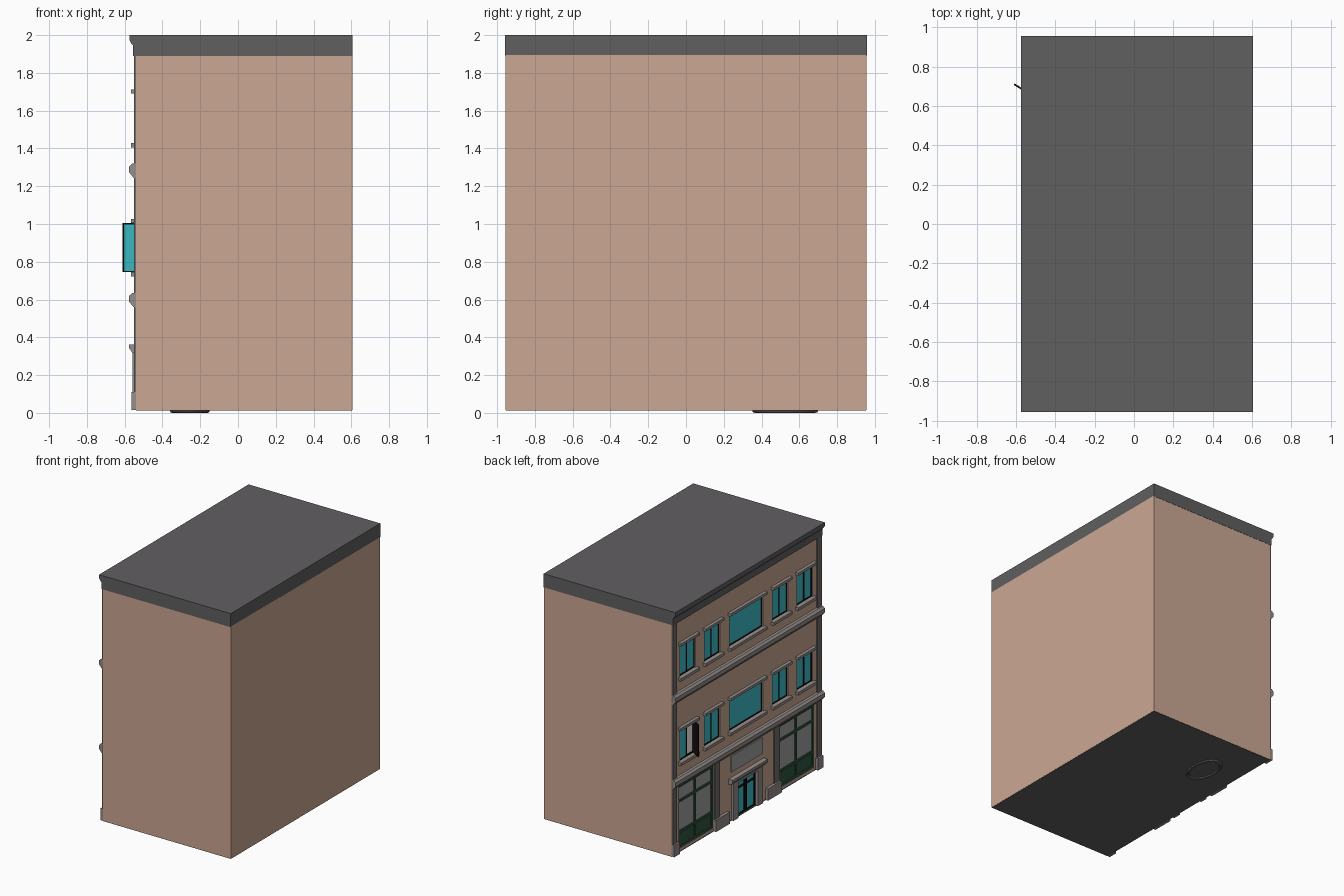
import bpy, bmesh, math
from mathutils import Matrix

if "Cube" in bpy.data.objects:
    bpy.data.objects.remove(bpy.data.objects["Cube"])


def mat(name, r, g, b):
    m = bpy.data.materials.new(name)
    m.diffuse_color = (r, g, b, 1)
    m.use_nodes = True
    m.node_tree.nodes["Principled BSDF"].inputs["Base Color"].default_value = m.diffuse_color
    return m


BRICK = mat("brick", 0.60, 0.39, 0.29)
ROOF = mat("roof_grey", 0.12, 0.115, 0.12)
TRIM = mat("trim_grey", 0.30, 0.27, 0.26)
PIER = mat("pier_grey", 0.17, 0.155, 0.15)
TEAL = mat("teal_glass", 0.045, 0.51, 0.57)
BLACK = mat("black_frame", 0.006, 0.006, 0.006)
GLASS = mat("shop_glass", 0.36, 0.36, 0.36)
GREEN = mat("shop_green", 0.03, 0.09, 0.05)


def finish(name, bm, material):
    bmesh.ops.recalc_face_normals(bm, faces=bm.faces)
    me = bpy.data.meshes.new(name)
    bm.to_mesh(me)
    bm.free()
    me.materials.append(material)
    ob = bpy.data.objects.new(name, me)
    bpy.context.collection.objects.link(ob)
    return ob


def boxes(name, items, material):
    """items: (x0, x1, y0, y1, z0, z1)"""
    bm = bmesh.new()
    for x0, x1, y0, y1, z0, z1 in items:
        m = Matrix.Translation(((x0 + x1) / 2, (y0 + y1) / 2, (z0 + z1) / 2)) @ \
            Matrix.Diagonal((x1 - x0, y1 - y0, z1 - z0, 1))
        bmesh.ops.create_cube(bm, size=1, matrix=m)
    return finish(name, bm, material)


def sweep(name, profile, y0, y1, material):
    """extrude an (x, z) profile along y"""
    bm = bmesh.new()
    f = bm.faces.new([bm.verts.new((x, y0, z)) for x, z in profile])
    g = bmesh.ops.extrude_face_region(bm, geom=[f])["geom"]
    bmesh.ops.translate(bm, vec=(0, y1 - y0, 0),
                        verts=[v for v in g if isinstance(v, bmesh.types.BMVert)])
    return finish(name, bm, material)


def frame_bars(x0, x1, y0, y1, z0, z1, w, mullions=(), rails=()):
    bars = [(x0, x1, y0, y0 + w, z0, z1), (x0, x1, y1 - w, y1, z0, z1),
            (x0, x1, y0 + w, y1 - w, z0, z0 + w), (x0, x1, y0 + w, y1 - w, z1 - w, z1)]
    bars += [(x0, x1, m - w / 2, m + w / 2, z0 + w, z1 - w) for m in mullions]
    bars += [(x0, x1, y0 + w, y1 - w, r - w / 2, r + w / 2) for r in rails]
    return bars


# Openings: (y0, y1, z0, z1)
FX, B, T = -0.54, 0.015, 1.895
ROWS = [(0.745, 1.005), (1.43, 1.69)]
small = [(c - 0.1, c + 0.1, *r) for r in ROWS for c in (-0.75, -0.435, 0.435, 0.75)]
large = [(-0.215, 0.215, *r) for r in ROWS]
shops = [(-0.87, -0.42, 0.04, 0.55), (0.42, 0.87, 0.04, 0.55)]
door = (-0.125, 0.125, B, 0.30)
holes = small + large + shops + [door]

# Front wall with real openings
ys = sorted({-0.955, 0.955, *[v for h in holes for v in h[:2]]})
zs = sorted({B, T, *[v for h in holes for v in h[2:]]})
bm = bmesh.new()
for y0, y1 in zip(ys, ys[1:]):
    for z0, z1 in zip(zs, zs[1:]):
        cy, cz = (y0 + y1) / 2, (z0 + z1) / 2
        if any(h[0] < cy < h[1] and h[2] < cz < h[3] for h in holes):
            continue
        bm.faces.new([bm.verts.new((FX, y, z)) for y, z in
                      ((y0, z0), (y0, z1), (y1, z1), (y1, z0))])
bmesh.ops.remove_doubles(bm, verts=bm.verts, dist=1e-5)
ext = bmesh.ops.extrude_face_region(bm, geom=bm.faces[:])["geom"]
bmesh.ops.translate(bm, vec=(0.03, 0, 0),
                    verts=[v for v in ext if isinstance(v, bmesh.types.BMVert)])
finish("facade_wall", bm, BRICK)

# Plain walls, base and inner floor
boxes("side_walls", [(FX + 0.03, 0.605, -0.955, -0.935, B, T),
                     (FX + 0.03, 0.605, 0.935, 0.955, B, T),
                     (0.585, 0.605, -0.935, 0.935, B, T)], BRICK)
boxes("base_slab", [(FX, 0.604, -0.954, 0.954, 0.012, 0.022)], ROOF)
boxes("inner_floor", [(FX + 0.03, 0.585, -0.935, 0.935, 0.68, 0.69)], TRIM)

# Roof with cornice over the front
sweep("roof", [(0.605, 1.89), (-0.555, 1.89), (-0.555, 1.945), (-0.565, 1.955),
               (-0.575, 1.975), (-0.575, 2.0), (0.605, 2.0)], -0.957, 0.957, ROOF)

# Horizontal string courses
for name, z in (("lower_band", 0.60), ("upper_band", 1.285)):
    sweep(name, [(FX, z - 0.045), (-0.553, z - 0.04), (-0.576, z - 0.012), (-0.576, z + 0.02),
                 (-0.56, z + 0.035), (FX, z + 0.037)], -0.955, 0.955, TRIM)

# Corner and inner pilasters with base blocks
piers, blocks = [], []
for s in (-1, 1):
    def span(a, b):
        return sorted((s * a, s * b))
    piers += [(-0.55, FX, *span(0.9, 0.955), B, T), (-0.55, FX, *span(0.35, 0.415), B, 0.56)]
    blocks += [(-0.564, FX, *span(0.885, 0.956), B, 0.11),
               (-0.564, FX, *span(0.245, 0.42), B, 0.11)]
boxes("pilasters", piers, PIER)
boxes("pilaster_bases", blocks, TRIM)

# Window sills and lintels
trims = []
for y0, y1, z0, z1 in small + large:
    trims += [(-0.566, FX, y0 - 0.02, y1 + 0.02, z0 - 0.024, z0),
              (-0.566, FX, y0 - 0.02, y1 + 0.02, z1, z1 + 0.022)]
boxes("window_trims", trims, TRIM)

# Window frames and panes; one leaf stands open
frames, panes = [], []
for y0, y1, z0, z1 in small:
    c = (y0 + y1) / 2
    frames += frame_bars(-0.532, -0.518, y0, y1, z0, z1, 0.008, mullions=[c])
    panes.append((-0.526, -0.522, c, y1, z0, z1))
    if not (c > 0.7 and z0 < 1):
        panes.append((-0.526, -0.522, y0, c, z0, z1))
for y0, y1, z0, z1 in large:
    frames += frame_bars(-0.532, -0.518, y0, y1, z0, z1, 0.008)
    panes.append((-0.526, -0.522, y0, y1, z0, z1))
boxes("window_frames", frames, BLACK)
boxes("window_panes", panes, TEAL)

# Open leaf, modelled around its hinge and swung outward
z0, z1 = ROWS[0]
leaf = [boxes("open_leaf_frame", [(0, 0.005, 0, 0.088, z0, z1)]
              + frame_bars(-0.004, 0, 0, 0.088, z0, z1, 0.007), BLACK),
        boxes("open_leaf_pane", [(-0.002, 0, 0.007, 0.081, z0 + 0.007, z1 - 0.007)], TEAL)]
for ob in leaf:
    ob.location = (-0.535, 0.664, 0)
    ob.rotation_euler.z = math.radians(58)

# Shopfronts
bars, glass, panels = [], [], []
for y0, y1, z0, z1 in shops:
    bars += frame_bars(-0.536, -0.518, y0, y1, z0, z1, 0.018,
                       mullions=[(y0 + y1) / 2], rails=[0.42, 0.17])
    glass.append((-0.526, -0.522, y0, y1, 0.17, z1))
    panels.append((-0.528, -0.52, y0, y1, z0, 0.17))
boxes("shop_frames", bars, GREEN)
boxes("shop_glass", glass, GLASS)
boxes("shop_stallrisers", panels, GREEN)

# Double door
y0, y1, z0, z1 = door
boxes("door_frame", frame_bars(-0.534, -0.518, y0, y1, z0, z1, 0.014,
                               mullions=[-0.01, 0.01], rails=[0.24]), BLACK)
boxes("door_glass", [(-0.526, -0.522, y0, y1, z0, z1)], TEAL)

# Door surround, hood and sign panel
boxes("door_surround", [(-0.558, FX, -0.19, -0.125, B, 0.33), (-0.558, FX, 0.125, 0.19, B, 0.33),
                        (-0.558, FX, -0.125, 0.125, 0.30, 0.33)], TRIM)
sweep("door_hood", [(FX, 0.32), (-0.56, 0.32), (-0.576, 0.342), (-0.576, 0.362), (FX, 0.364)],
      -0.225, 0.225, TRIM)
boxes("sign_panel", [(-0.548, FX, -0.2, 0.2, 0.41, 0.54)], GLASS)

# Oval ring under the base
bpy.ops.mesh.primitive_torus_add(major_radius=1, minor_radius=0.1, major_segments=32,
                                 minor_segments=8, location=(-0.255, 0.525, 0.01))
ring = bpy.context.object
ring.name = "underside_ring"
ring.scale = (0.095, 0.159, 0.1)
ring.data.materials.append(PIER)
bpy.ops.object.shade_smooth_by_angle()
